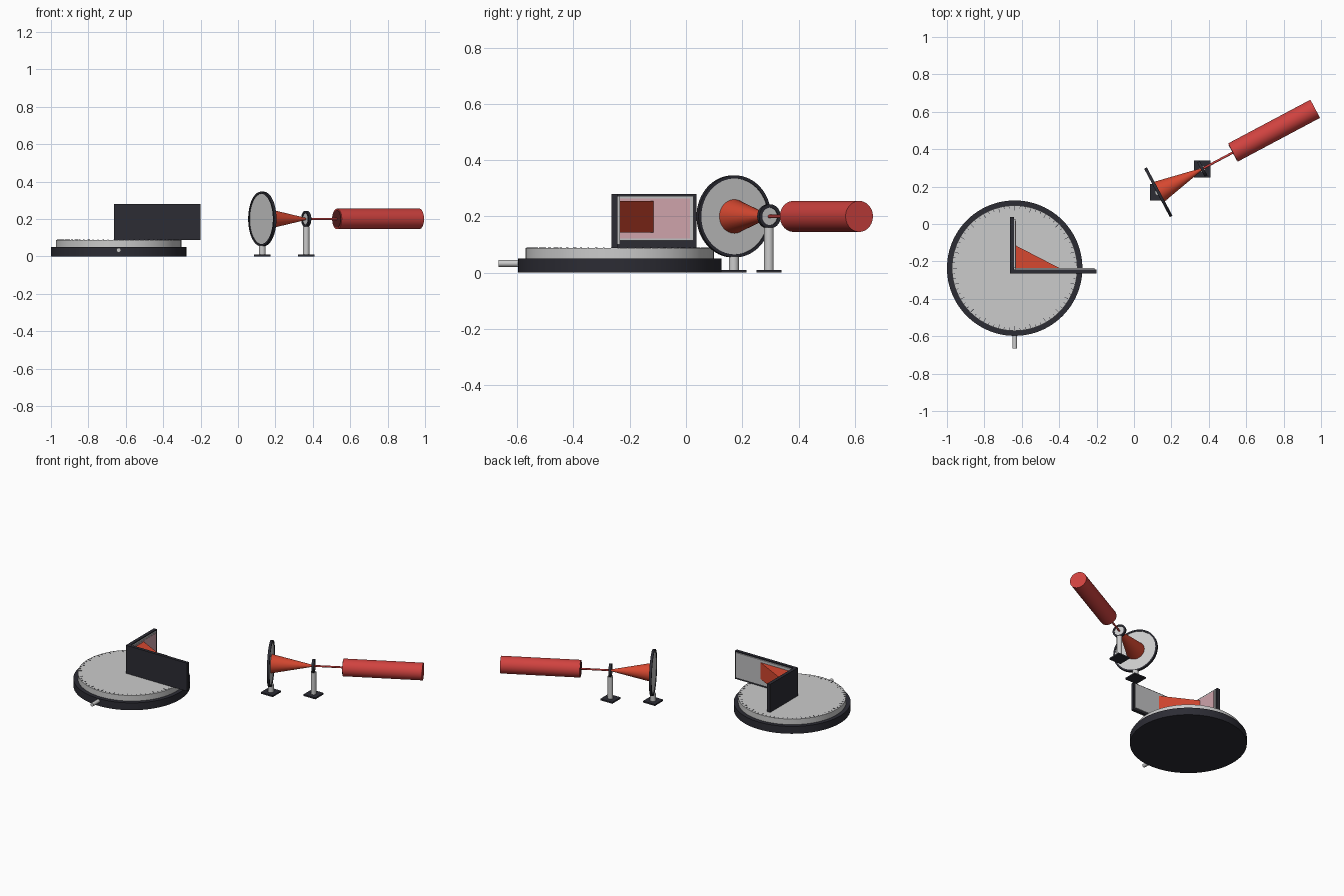
import bpy, bmesh, math
from mathutils import Vector, Matrix

if "Cube" in bpy.data.objects:
    bpy.data.objects.remove(bpy.data.objects["Cube"])


def mat(name, rgb):
    m = bpy.data.materials.new(name)
    m.diffuse_color = (*rgb, 1)
    m.use_nodes = True
    m.node_tree.nodes["Principled BSDF"].inputs["Base Color"].default_value = m.diffuse_color
    return m


DARK = mat("charcoal", (0.025, 0.025, 0.034))
GREY = mat("pale grey", (0.60, 0.60, 0.60))
MIRROR = mat("mirror silver", (0.52, 0.52, 0.53))
PINK = mat("pink reflection", (0.62, 0.37, 0.41))
RED = mat("housing red", (0.63, 0.055, 0.05))
BEAM = mat("beam orange red", (0.68, 0.065, 0.03))
HOLE = mat("dark red", (0.10, 0.015, 0.015))


def finish(name, bm, material, smooth=False):
    bmesh.ops.recalc_face_normals(bm, faces=bm.faces)
    me = bpy.data.meshes.new(name)
    bm.to_mesh(me)
    bm.free()
    me.materials.append(material)
    ob = bpy.data.objects.new(name, me)
    bpy.context.collection.objects.link(ob)
    if smooth:
        bpy.ops.object.select_all(action='DESELECT')
        ob.select_set(True)
        bpy.context.view_layer.objects.active = ob
        bpy.ops.object.shade_smooth_by_angle(angle=math.radians(35))
    return ob


def box(name, lo, hi, material):
    lo, hi = Vector(lo), Vector(hi)
    bm = bmesh.new()
    bmesh.ops.create_cube(bm, size=1, matrix=Matrix.Translation((lo + hi) / 2)
                          @ Matrix.Diagonal((*(hi - lo), 1)))
    return finish(name, bm, material)


def rod(name, a, b, r0, r1, material, seg=48):
    """Cylinder or cone from point a to point b."""
    a, b = Vector(a), Vector(b)
    d = b - a
    bm = bmesh.new()
    bmesh.ops.create_cone(bm, cap_ends=True, segments=seg, radius1=r0, radius2=r1, depth=d.length,
                          matrix=Matrix.Translation((a + b) / 2)
                          @ d.to_track_quat('Z', 'Y').to_matrix().to_4x4())
    return finish(name, bm, material, True)


def ring(name, centre, axis, r_in, r_out, thick, material, seg=64):
    """Flat-sided ring, a rectangle swept round its axis."""
    bm = bmesh.new()
    prof = [(r_in, -thick / 2), (r_out, -thick / 2), (r_out, thick / 2), (r_in, thick / 2)]
    loops = [[bm.verts.new((r * math.cos(2 * math.pi * i / seg), r * math.sin(2 * math.pi * i / seg), z))
              for r, z in prof] for i in range(seg)]
    for i in range(seg):
        p, q = loops[i], loops[(i + 1) % seg]
        for k in range(4):
            bm.faces.new((p[k], q[k], q[(k + 1) % 4], p[(k + 1) % 4]))
    bm.transform(Matrix.Translation(centre) @ axis.to_track_quat('Z', 'Y').to_matrix().to_4x4())
    return finish(name, bm, material, True)


# turntable
CX, CY = -0.638, -0.236
rod("turntable_base", (CX, CY, 0), (CX, CY, 0.05), 0.362, 0.362, DARK, 96)
rod("turntable_top", (CX, CY, 0.05), (CX, CY, 0.088), 0.335, 0.335, GREY, 96)
rod("adjusting_knob", (CX, CY - 0.43, 0.033), (CX, CY - 0.35, 0.033), 0.012, 0.012, GREY, 24)

# degree marks round the rim
bm = bmesh.new()
for i in range(72):
    length = 0.022 if i % 3 == 0 else 0.011
    bmesh.ops.create_cube(bm, size=1, matrix=Matrix.Translation((CX, CY, 0.0885))
                          @ Matrix.Rotation(math.radians(5 * i), 4, 'Z')
                          @ Matrix.Translation((0.331 - length / 2, 0, 0))
                          @ Matrix.Diagonal((length, 0.0025, 0.002, 1)))
finish("degree_marks", bm, DARK)

# two mirrors at a right angle
box("long_mirror_back", (-0.663, -0.264, 0.088), (-0.2, -0.243, 0.28), DARK)
box("long_mirror_pane", (-0.635, -0.243, 0.1), (-0.21, -0.235, 0.273), MIRROR)
box("short_mirror_back", (-0.663, -0.243, 0.088), (-0.641, 0.038, 0.28), DARK)
box("short_mirror_pane", (-0.641, -0.235, 0.115), (-0.634, 0.026, 0.273), MIRROR)
box("short_mirror_reflection", (-0.634, -0.235, 0.122), (-0.632, 0.015, 0.264), PINK)

# beam wedge between the mirrors
bm = bmesh.new()
low, high = [[bm.verts.new((x, y, z)) for x, y in ((-0.632, -0.235), (-0.4, -0.235), (-0.632, -0.115))]
             for z in (0.142, 0.255)]
bm.faces.new(low)
bm.faces.new(high)
for i in range(3):
    j = (i + 1) % 3
    bm.faces.new((low[i], low[j], high[j], high[i]))
finish("beam_wedge", bm, BEAM)

# optical axis
ANG = math.radians(28)
AXIS = Vector((math.cos(ANG), math.sin(ANG), 0))
ORIGIN = Vector((0.13, 0.17, 0.2))


def at(t):
    return ORIGIN + AXIS * t


# lens and pinhole, each in a ring on a post
for name, t, r, rim, post_top, post_r in (("lens", 0, 0.146, 0.011, 0.058, 0.018),
                                          ("pinhole", 0.266, 0.043, 0.012, 0.16, 0.017)):
    c = at(t)
    ring(name + "_rim", c, AXIS, r - rim, r, 0.016, DARK)
    rod(name + "_disc", at(t - 0.004), at(t + 0.004), r - rim + 0.001, r - rim + 0.001, GREY, 64)
    rod(name + "_post", (c.x, c.y, 0.008), (c.x, c.y, post_top), post_r, post_r, GREY, 32)
    box(name + "_foot", (c.x - 0.045, c.y - 0.045, 0), (c.x + 0.045, c.y + 0.045, 0.01), DARK)

# beam and laser housing
rod("focused_beam", at(0.004), at(0.266), 0.06, 0.005, BEAM)
rod("narrow_beam", at(0.26), at(0.46), 0.006, 0.006, RED, 16)
rod("laser_housing", at(0.452), at(0.95), 0.055, 0.055, RED, 64)
rod("laser_aperture", at(0.450), at(0.453), 0.047, 0.047, HOLE, 48)
